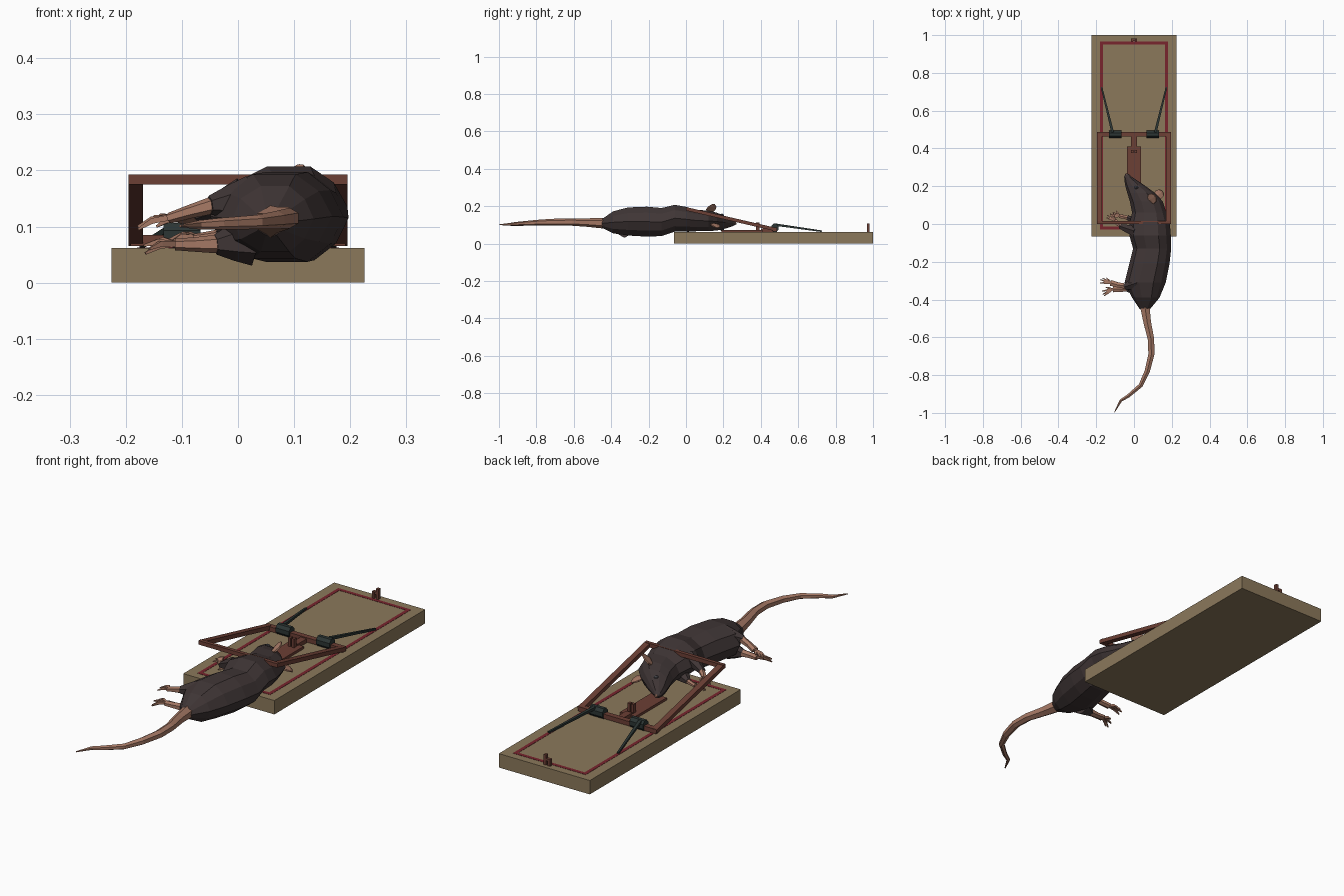
import bpy, bmesh, math
from mathutils import Vector

def mat(name, c):
    m = bpy.data.materials.new(name)
    m.diffuse_color = (*c, 1)
    return m

WOOD = mat("wood", (0.26, 0.19, 0.105))
RED = mat("red_paint", (0.19, 0.018, 0.027))
RUST = mat("rust", (0.15, 0.05, 0.035))
STEEL = mat("dark_steel", (0.025, 0.036, 0.034))
FUR = mat("fur", (0.05, 0.036, 0.036))
SKIN = mat("skin", (0.38, 0.19, 0.13))
EYE = mat("eye", (0.07, 0.07, 0.08))

def loft(name, rings, material):
    """Skin a list of equally sized point rings and cap both ends."""
    bm = bmesh.new()
    rs = [[bm.verts.new(p) for p in r] for r in rings]
    n = len(rs[0])
    for a, b in zip(rs, rs[1:]):
        for i in range(n):
            bm.faces.new((a[i], a[(i + 1) % n], b[(i + 1) % n], b[i]))
    bm.faces.new(rs[0])
    bm.faces.new(rs[-1])
    bmesh.ops.recalc_face_normals(bm, faces=bm.faces)
    me = bpy.data.meshes.new(name)
    bm.to_mesh(me)
    bm.free()
    ob = bpy.data.objects.new(name, me)
    me.materials.append(material)
    bpy.context.collection.objects.link(ob)
    return ob

def tube(name, pts, sizes, material, sides=6):
    """Tapered tube; each size is a radius or a (side, up) half-size pair."""
    pts = [Vector(p) for p in pts]
    rings = []
    for i, p in enumerate(pts):
        d = (pts[min(i + 1, len(pts) - 1)] - pts[max(i - 1, 0)]).normalized()
        s = d.cross(Vector((0, 0, 1))).normalized() if abs(d.z) < 0.95 else Vector((1, 0, 0))
        u = s.cross(d)
        w, h = sizes[i] if isinstance(sizes[i], tuple) else (sizes[i],) * 2
        k = 1 / math.cos(math.pi / sides)
        rings.append([p + s * w * k * math.cos(t) + u * h * k * math.sin(t)
                      for t in (2 * math.pi * (j + .5) / sides for j in range(sides))])
    return loft(name, rings, material)

def bar(name, a, b, w, h, material):
    return tube(name, [a, b], [(w, h), (w, h)], material, 4)

def box(name, x0, x1, y0, y1, z0, z1, material):
    return loft(name, [[(x0, y0, z), (x1, y0, z), (x1, y1, z), (x0, y1, z)]
                       for z in (z0, z1)], material)

# Wooden base with painted border
box("base_board", -.225, .225, -.065, 1, 0, .062, WOOD)
for s in (-1, 1):
    box("border_side", s * .172 - .008, s * .172 + .008, -.03, .965, .061, .063, RED)
for y in (-.022, .957):
    box("border_end", -.164, .164, y - .008, y + .008, .061, .063, RED)

# Bait pedal, hinge and catch
box("bait_pedal", -.038, .038, .19, .41, .061, .073, RUST)
box("pedal_link", -.015, .015, .40, .48, .061, .08, RUST)
for s in (-1, 1):
    box("catch_prong", s * .009 - .006, s * .009 + .006, .375, .392, .07, .112, RUST)
    box("end_staple", s * .01 - .006, s * .01 + .006, .967, .982, .06, .1 + .008 * s, RUST)
box("staple_bridge", -.014, .014, .968, .981, .082, .092, RUST)

# Striking frame, raised over the body
bar("frame_pivot", (-.192, .475, .075), (.192, .475, .075), .012, .01, RUST)
bar("frame_front", (-.195, .008, .184), (.195, .008, .184), .008, .009, RUST)
for s in (-1, 1):
    bar("frame_side", (s * .182, .485, .074), (s * .182, .008, .184), .013, .009, RUST)
    # Coil springs and their arms
    tube("spring_coil", [(s * .067, .475, .083), (s * .133, .475, .083)],
         [(.019, .023)] * 2, STEEL, 8)
    tube("spring_arm", [(s * .113, .485, .1), (s * .172, .725, .066)],
         [(.007, .006), (.004, .004)], STEEL, 4)

# Rodent body: y, x range, z range for each cross-section
HALF = [(1, 0), (.78, .6), (.4, 1), (-.3, 1), (-.8, .62)]
PROFILE = HALF + [(-1, 0)] + [(x, -z) for x, z in HALF[:0:-1]]
SECTIONS = [(-.45, .03, .085, .085, .13), (-.39, -.01, .135, .055, .172),
            (-.31, -.05, .168, .043, .193), (-.21, -.025, .188, .037, .197),
            (-.13, -.005, .197, .04, .19), (-.06, -.025, .195, .064, .207),
            (.0, -.025, .19, .064, .196), (.06, -.01, .172, .066, .18),
            (.12, -.022, .152, .066, .176), (.165, -.036, .11, .07, .165),
            (.21, -.048, .048, .08, .145), (.25, -.052, -.012, .093, .125),
            (.265, -.046, -.028, .1, .115)]
loft("body", [[((x0 + x1) / 2 + px * (x1 - x0) / 2, y, (z0 + z1) / 2 + pz * (z1 - z0) / 2)
               for px, pz in PROFILE] for y, x0, x1, z0, z1 in SECTIONS], FUR)

# Tail
tube("tail", [(.055, -.42, .108), (.07, -.52, .112), (.09, -.61, .115), (.092, -.69, .115),
              (.07, -.78, .112), (.035, -.855, .108), (-.03, -.91, .105),
              (-.07, -.935, .103), (-.103, -.996, .101)],
     [.026, .02, .017, .016, .014, .011, .009, .007, .002], SKIN)

def limb(name, upper, wrist, palm, tips, r):
    """Furry upper part, skin foot and thin toes."""
    up, wr, pa = Vector(upper), Vector(wrist), Vector(palm)
    tube(name + "_upper", [up, up.lerp(wr, .5), wr], [r * 2.6, r * 1.9, r * 1.05], FUR)
    tube(name + "_foot", [up.lerp(wr, .85), wr.lerp(pa, .5), pa],
         [r, (r * .95, r * .75), (r * 1.1, r * .6)], SKIN)
    for tip in tips:
        t = Vector(tip)
        mid = pa.lerp(t, .55) + Vector((0, 0, .006))
        tube(name + "_toe", [pa.lerp(t, -.1), mid, t], [.005, .005, .002], SKIN, 4)

limb("upper_hind_leg", (.02, -.31, .148), (-.05, -.333, .138), (-.122, -.312, .115),
     [(-.178, -.312, .095), (-.178, -.295, .1), (-.165, -.288, .105), (-.145, -.286, .11)], .014)
limb("lower_hind_leg", (.02, -.33, .075), (-.04, -.345, .068), (-.112, -.345, .068),
     [(-.165, -.372, .052), (-.158, -.38, .06), (-.168, -.355, .066), (-.15, -.335, .072)], .015)
limb("upper_front_leg", (.01, -.04, .155), (-.075, -.012, .12), (-.102, .02, .112),
     [(-.145, .032, .1), (-.14, .045, .11), (-.125, .055, .118), (-.11, .06, .12)], .011)
limb("lower_front_leg", (.01, .01, .09), (-.035, .035, .084), (-.078, .042, .08),
     [(-.122, .035, .07), (-.125, .05, .075), (-.112, .062, .08), (-.095, .07, .08)], .01)

# Ears: cupped leaf shapes
tube("upper_ear", [(.078, .125, .163), (.092, .132, .182), (.105, .142, .198), (.112, .147, .209)],
     [(.012, .006), (.028, .006), (.024, .005), (.01, .003)], SKIN)
tube("lower_ear", [(.11, .14, .105), (.128, .154, .1), (.142, .164, .092), (.15, .17, .084)],
     [(.012, .006), (.026, .006), (.022, .005), (.009, .003)], SKIN)

# Eyes and nose
def ball(name, loc, r, material):
    bpy.ops.mesh.primitive_ico_sphere_add(subdivisions=1, radius=r, location=loc)
    bpy.context.object.name = name
    bpy.context.object.data.materials.append(material)

ball("upper_eye", (.012, .192, .149), .012, EYE)
ball("lower_eye", (.012, .192, .078), .012, EYE)
ball("nose", (-.038, .263, .108), .009, SKIN)
